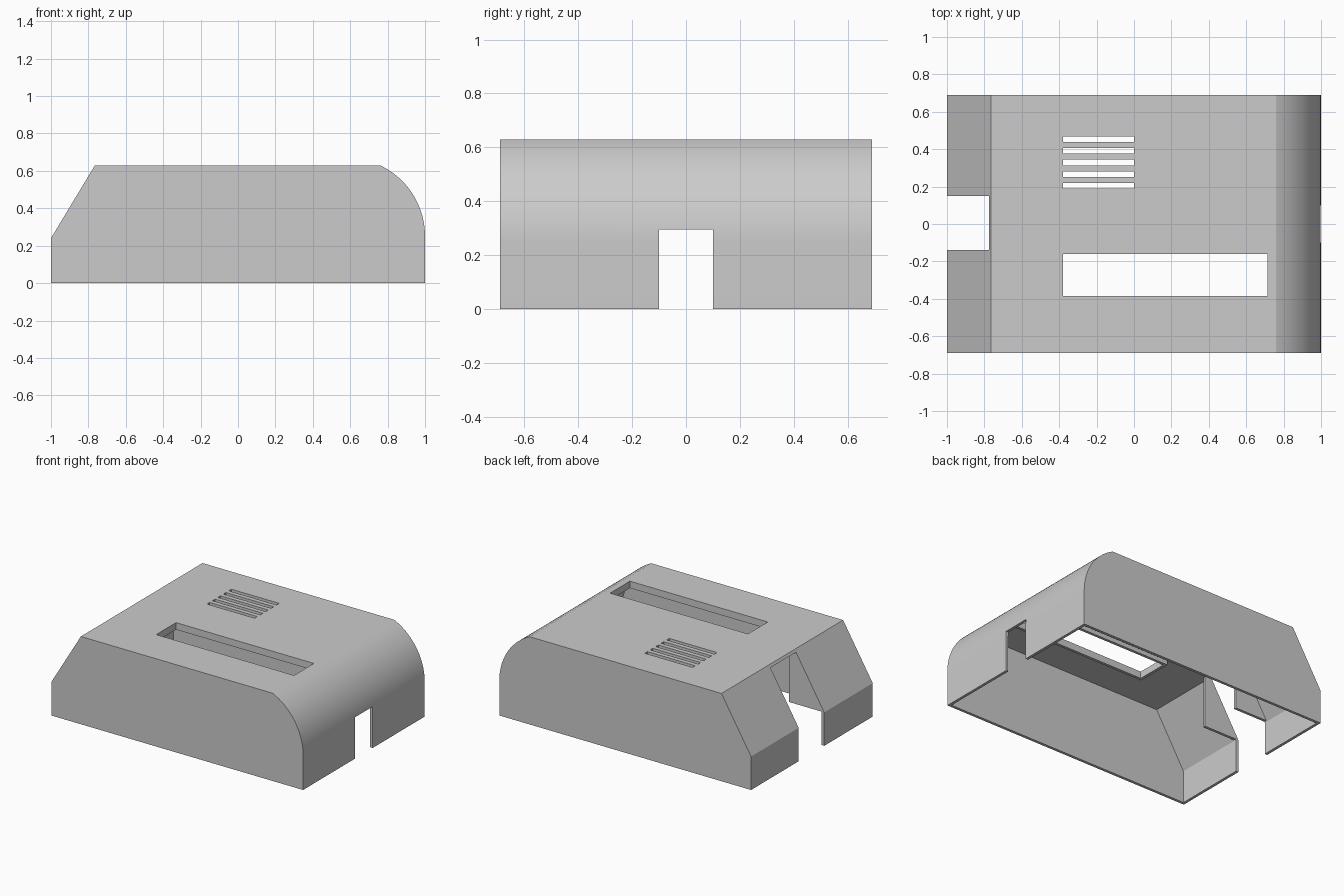
import bpy, bmesh, math

cube = bpy.data.objects.get("Cube")
if cube:
    bpy.data.objects.remove(cube, do_unlink=True)

grey = bpy.data.materials.new("plain grey")
grey.use_nodes = True
colour = (0.6, 0.6, 0.6, 1)
grey.diffuse_color = colour
grey.node_tree.nodes["Principled BSDF"].inputs["Base Color"].default_value = colour

HALF_DEPTH, HEIGHT, WALL = 0.69, 0.63, 0.02


def prism(name, profile, y0, y1):
    """Extrude an x-z profile along y."""
    bm = bmesh.new()
    face = bm.faces.new([bm.verts.new((x, y0, z)) for x, z in profile])
    out = bmesh.ops.extrude_face_region(bm, geom=[face])
    verts = [v for v in out["geom"] if isinstance(v, bmesh.types.BMVert)]
    bmesh.ops.translate(bm, verts=verts, vec=(0, y1 - y0, 0))
    bmesh.ops.recalc_face_normals(bm, faces=bm.faces)
    mesh = bpy.data.meshes.new(name)
    bm.to_mesh(mesh)
    bm.free()
    mesh.materials.append(grey)
    obj = bpy.data.objects.new(name, mesh)
    bpy.context.collection.objects.link(obj)
    return obj


def box(name, x0, x1, y0, y1, z0, z1):
    return prism(name, [(x0, z0), (x1, z0), (x1, z1), (x0, z1)], y0, y1)


def rounded_end(radius, top):
    """Arc from the upright end wall to the roof."""
    cx, cz = 0.58, 0.25
    end = math.asin((top - cz) / radius)
    return [(cx + radius * math.cos(end * i / 24), cz + radius * math.sin(end * i / 24))
            for i in range(25)]


# Hollow housing: sloped at one end, rounded at the other, open below
housing = prism("housing", [(-0.765, HEIGHT), (-1, 0.24), (-1, 0), (1, 0)]
                + rounded_end(0.42, HEIGHT), -HALF_DEPTH, HALF_DEPTH)
inner_top = HEIGHT - WALL
cutters = [prism("cavity_cutter", [(-0.754, inner_top), (-0.98, 0.234), (-0.98, -0.1), (0.98, -0.1)]
                 + rounded_end(0.40, inner_top), WALL - HALF_DEPTH, HALF_DEPTH - WALL)]

# Openings: sloped end, rounded end, long slot and five vents
SLOT = (-0.38, 0.715, -0.385, -0.16)
cutters.append(box("sloped_end_cutter", -1.1, -0.745, -0.14, 0.15, -0.2, 0.612))
cutters.append(box("rounded_end_cutter", 0.9, 1.1, -0.1, 0.1, -0.2, 0.295))
cutters.append(box("slot_cutter", *SLOT, 0.5, 0.7))
for i in range(5):
    y = 0.205 + 0.062 * i
    cutters.append(box("vent_cutter", -0.38, 0, y - 0.015, y + 0.015, 0.5, 0.7))

for cutter in cutters:
    cutter.hide_render = True
    mod = housing.modifiers.new(cutter.name, 'BOOLEAN')
    mod.operation = 'DIFFERENCE'
    mod.solver = 'EXACT'
    mod.object = cutter
bpy.context.view_layer.objects.active = housing
housing.select_set(True)
for mod in list(housing.modifiers):
    bpy.ops.object.modifier_apply(modifier=mod.name)
for cutter in cutters:
    bpy.data.objects.remove(cutter, do_unlink=True)
bpy.ops.object.shade_smooth_by_angle(angle=math.radians(15))

# Side panels flanking the sloped opening
cheek = [(-0.99, 0.24), (-0.767, inner_top), (-0.72, inner_top), (-0.72, 0.24)]
prism("front_cheek", cheek, -0.14 - WALL, -0.14)
prism("back_cheek", cheek, 0.15, 0.15 + WALL)

# Lip hanging under the long slot
x0, x1, y0, y1 = SLOT
lip = (0.58, inner_top)
box("slot_lip_front", x0 - WALL, x1 + WALL, y0 - WALL, y0, *lip)
box("slot_lip_back", x0 - WALL, x1 + WALL, y1, y1 + WALL, *lip)
box("slot_lip_left", x1, x1 + WALL, y0, y1, *lip)
box("slot_lip_right", x0 - WALL, x0, y0, y1, *lip)
